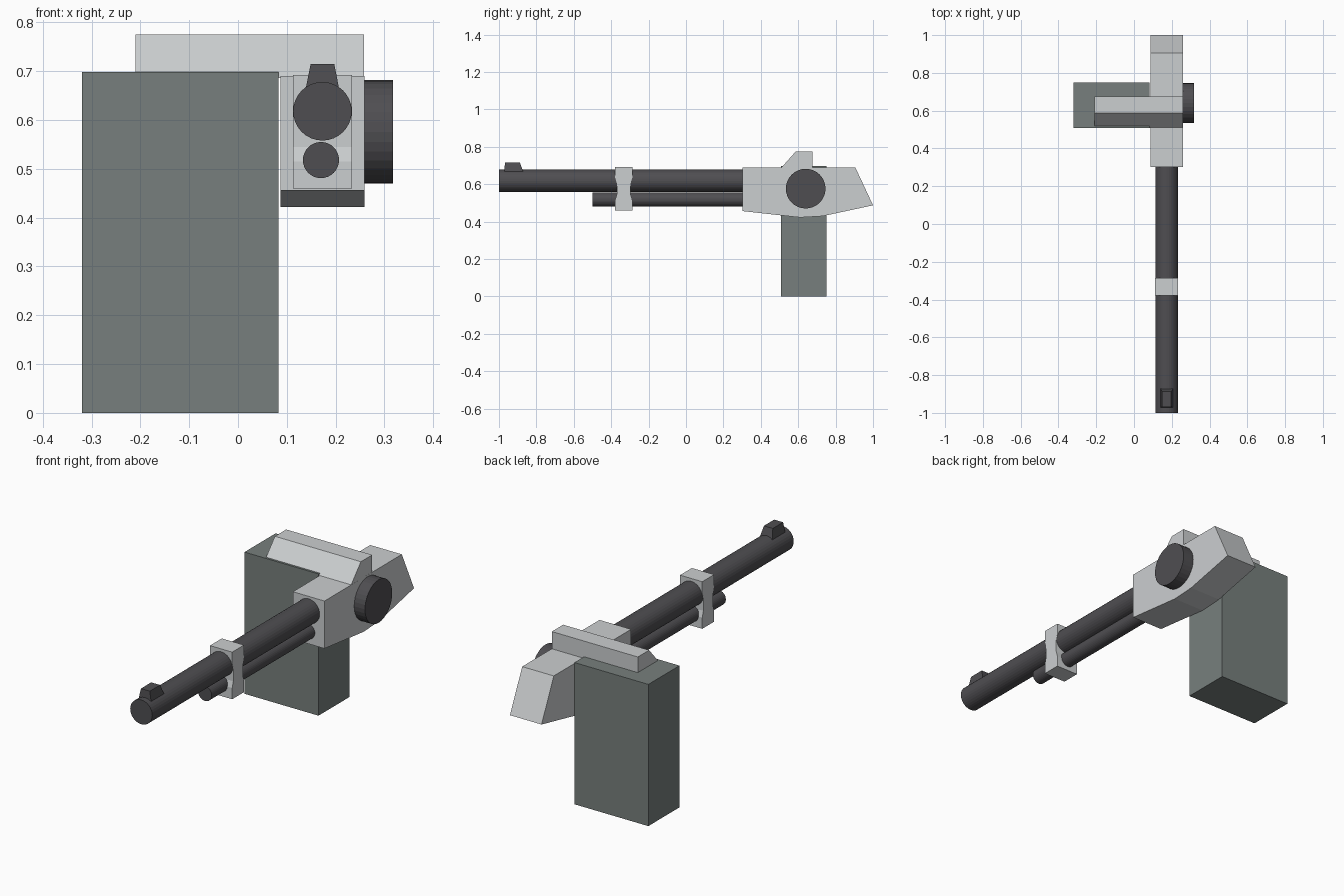
import bpy, bmesh, math
from mathutils import Matrix, Vector

if "Cube" in bpy.data.objects:
    bpy.data.objects.remove(bpy.data.objects["Cube"])


def material(name, rgb):
    m = bpy.data.materials.new(name)
    m.diffuse_color = (*rgb, 1)
    m.use_nodes = True
    m.node_tree.nodes["Principled BSDF"].inputs["Base Color"].default_value = m.diffuse_color
    return m


LIGHT = material("light_grey", (0.60, 0.62, 0.63))
DARK = material("dark_steel", (0.078, 0.076, 0.083))
GREEN = material("green_grey", (0.185, 0.213, 0.205))


def finish(name, bm, mat):
    bmesh.ops.recalc_face_normals(bm, faces=bm.faces)
    me = bpy.data.meshes.new(name)
    bm.to_mesh(me)
    bm.free()
    me.materials.append(mat)
    ob = bpy.data.objects.new(name, me)
    bpy.context.collection.objects.link(ob)
    return ob


def extrude_x(name, profile, x0, x1, mat):
    """Extrude a (y, z) outline from x0 to x1."""
    bm = bmesh.new()
    face = bm.faces.new([bm.verts.new((x0, y, z)) for y, z in profile])
    new = bmesh.ops.extrude_face_region(bm, geom=[face])["geom"]
    bmesh.ops.translate(bm, vec=(x1 - x0, 0, 0),
                        verts=[v for v in new if isinstance(v, bmesh.types.BMVert)])
    return finish(name, bm, mat)


def rod(name, start, end, radius, mat, sides=32):
    """Closed cylinder between two points."""
    a, b = Vector(start), Vector(end)
    rot = (b - a).to_track_quat('Z', 'Y').to_matrix().to_4x4()
    bm = bmesh.new()
    bmesh.ops.create_cone(bm, cap_ends=True, segments=sides, radius1=radius,
                          radius2=radius, depth=(b - a).length,
                          matrix=Matrix.Translation((a + b) / 2) @ rot)
    return finish(name, bm, mat)


# support block
extrude_x("support_block", [(0.508, 0), (0.75, 0), (0.75, 0.698), (0.508, 0.698)],
          -0.32, 0.083, GREEN)

# main housing and the cross arm on top of the block
extrude_x("housing", [(0.303, 0.69), (0.905, 0.69), (1.0, 0.487), (0.73, 0.429),
                      (0.61, 0.422), (0.303, 0.456)], 0.087, 0.259, LIGHT)
extrude_x("cross_arm", [(0.508, 0.686), (0.587, 0.775), (0.675, 0.775), (0.675, 0.686)],
          -0.21, 0.2585, LIGHT)

# pivot disc on the outer side
rod("pivot_disc", (0.25, 0.64, 0.576), (0.318, 0.64, 0.576), 0.106, DARK)

# barrel and lower tube
rod("barrel", (0.173, -1.0, 0.618), (0.173, 0.32, 0.618), 0.06, DARK)
rod("lower_tube", (0.17, -0.5, 0.518), (0.17, 0.32, 0.518), 0.037, DARK)

# clamp with a slight waist
yc = -0.333
half = [(0.046, 0.46), (0.046, 0.515), (0.037, 0.545), (0.037, 0.605),
        (0.046, 0.635), (0.046, 0.692)]
extrude_x("barrel_clamp", [(yc + d, z) for d, z in half] +
          [(yc - d, z) for d, z in reversed(half)], 0.1125, 0.2335, LIGHT)

# front sight, tapered towards the top
sight = extrude_x("front_sight", [(-0.972, 0.66), (-0.868, 0.66), (-0.888, 0.715),
                                  (-0.968, 0.715)], 0.138, 0.208, DARK)
for v in sight.data.vertices:
    if v.co.z > 0.7:
        v.co.x = 0.173 + (v.co.x - 0.173) * 0.69
